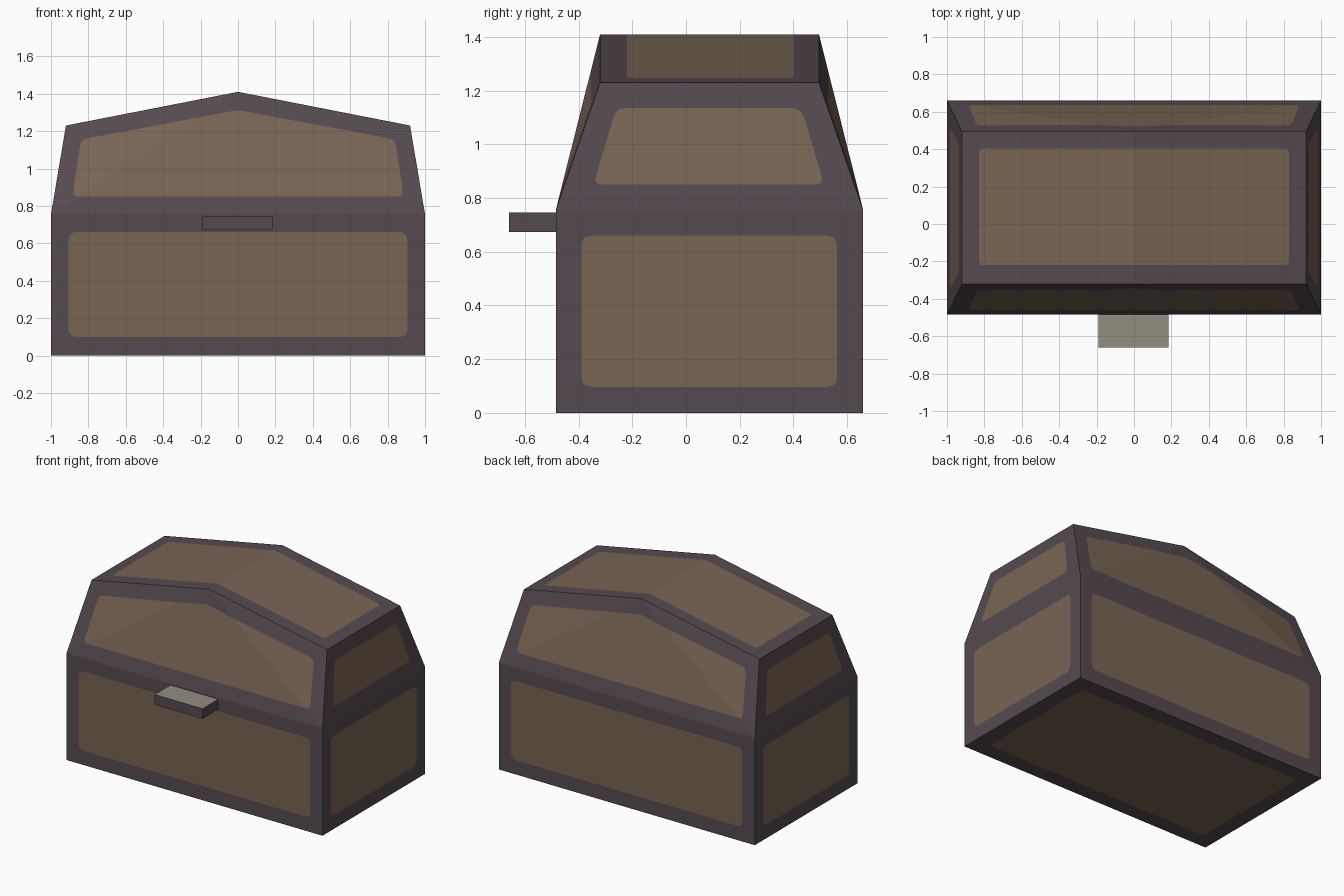
import bpy, bmesh
from mathutils import Vector

if "Cube" in bpy.data.objects:
    bpy.data.objects.remove(bpy.data.objects["Cube"])


def srgb(r, g, b):
    lin = [((c / 255 + 0.055) / 1.055) ** 2.4 for c in (r, g, b)]
    return (*lin, 1.0)


def material(name, col):
    m = bpy.data.materials.new(name)
    m.diffuse_color = col
    m.use_nodes = True
    m.node_tree.nodes["Principled BSDF"].inputs["Base Color"].default_value = m.diffuse_color
    return m


RIM = material("dark_iron", srgb(85, 74, 80))
PANEL = material("brown_wood", srgb(120, 101, 84))
GREY = material("worn_grey", srgb(148, 141, 129))


def finish(name, bm, mats):
    bmesh.ops.recalc_face_normals(bm, faces=bm.faces[:])
    me = bpy.data.meshes.new(name)
    bm.to_mesh(me)
    bm.free()
    for m in mats:
        me.materials.append(m)
    ob = bpy.data.objects.new(name, me)
    bpy.context.collection.objects.link(ob)
    return ob


def rounded(points, r):
    """Convex outline with small rounded corners."""
    pts = [Vector(p) for p in points]
    out = []
    for i, p in enumerate(pts):
        a = p + (pts[i - 1] - p).normalized() * r
        b = p + (pts[(i + 1) % len(pts)] - p).normalized() * r
        for t in (0, 0.33, 0.67, 1):
            out.append(a * (1 - t) ** 2 + p * 2 * t * (1 - t) + b * t * t)
    return out


def cut_panel(bm, faces, outline, u, v, r):
    """Cut an outline (in axes u, v) into the faces and colour its inside."""
    pts = rounded(outline, r)
    mid = sum(pts, Vector((0, 0))) / len(pts)
    for i, q in enumerate(pts):
        p = pts[i - 1]
        d = q - p
        if d.length < 1e-5:
            continue
        n2 = Vector((-d.y, d.x)).normalized()
        if n2.dot(mid - p) < 0:
            n2 = -n2
        co, no = Vector((0, 0, 0)), Vector((0, 0, 0))
        co[u], co[v], no[u], no[v] = p.x, p.y, n2.x, n2.y
        geom = set(faces)
        for f in faces:
            geom.update(f.edges)
            geom.update(f.verts)
        res = bmesh.ops.bisect_plane(bm, geom=list(geom), dist=1e-5,
                                     plane_co=co, plane_no=no)
        faces = [f for f in res["geom"] if isinstance(f, bmesh.types.BMFace)
                 and (f.calc_center_median() - co).dot(no) > 0]
    for f in faces:
        f.material_index = 1


def rect(x0, x1, y0, y1):
    return [(x0, y0), (x1, y0), (x1, y1), (x0, y1)]


# Chest body and faceted lid as one closed shell
F, B, TF, TB = -0.485, 0.66, -0.32, 0.495
bm = bmesh.new()


def ring(x, y0, y1, z):
    return [bm.verts.new((a, b, z)) for a, b in
            ((-x, y0), (x, y0), (x, y1), (-x, y1))]


foot = ring(1.0, F, B, 0)
waist = ring(1.0, F, B, 0.755)
top = ring(0.92, TF, TB, 1.23)
ridge_f, ridge_b = bm.verts.new((0, TF, 1.41)), bm.verts.new((0, TB, 1.41))
face = bm.faces.new

bottom = [face(foot)]
body = [[face((foot[i], foot[(i + 1) % 4], waist[(i + 1) % 4], waist[i]))]
        for i in range(4)]
ends = [[face((waist[i], waist[j], top[j], top[i]))] for i, j in ((1, 2), (3, 0))]
gables = [[face((waist[i], waist[j], rv)), face((waist[i], rv, top[i])),
           face((waist[j], top[j], rv))]
          for i, j, rv in ((0, 1, ridge_f), (2, 3, ridge_b))]
roof = [face((top[0], ridge_f, ridge_b, top[3])),
        face((ridge_f, top[1], top[2], ridge_b))]

# Wooden panels cut into each side
for fs in (body[0], body[2]):
    cut_panel(bm, fs, rect(-0.905, 0.905, 0.1, 0.66), 0, 2, 0.04)
for fs in (body[1], body[3]):
    cut_panel(bm, fs, rect(-0.39, 0.563, 0.097, 0.66), 1, 2, 0.04)
for fs in gables:
    cut_panel(bm, fs, [(-0.885, 0.85), (0.885, 0.85), (0.84, 1.155),
                       (0, 1.313), (-0.84, 1.155)], 0, 2, 0.03)
for fs in ends:
    cut_panel(bm, fs, [(-0.345, 0.85), (0.515, 0.85), (0.43, 1.135),
                       (-0.26, 1.135)], 1, 2, 0.035)
cut_panel(bm, roof, rect(-0.83, 0.83, -0.22, 0.403), 0, 1, 0.025)
cut_panel(bm, bottom, rect(-0.89, 0.89, -0.375, 0.55), 0, 1, 0.03)
finish("chest", bm, [RIM, PANEL])

# Latch block on the front, grey on its upper face
bm = bmesh.new()
bmesh.ops.create_cube(bm, size=1)
bmesh.ops.scale(bm, vec=(0.374, 0.175, 0.072), verts=bm.verts)
bmesh.ops.translate(bm, vec=(-0.002, -0.5725, 0.71), verts=bm.verts)
bm.normal_update()
for f in bm.faces:
    f.material_index = 1 if f.normal.z > 0.5 else 0
finish("latch", bm, [RIM, GREY])
